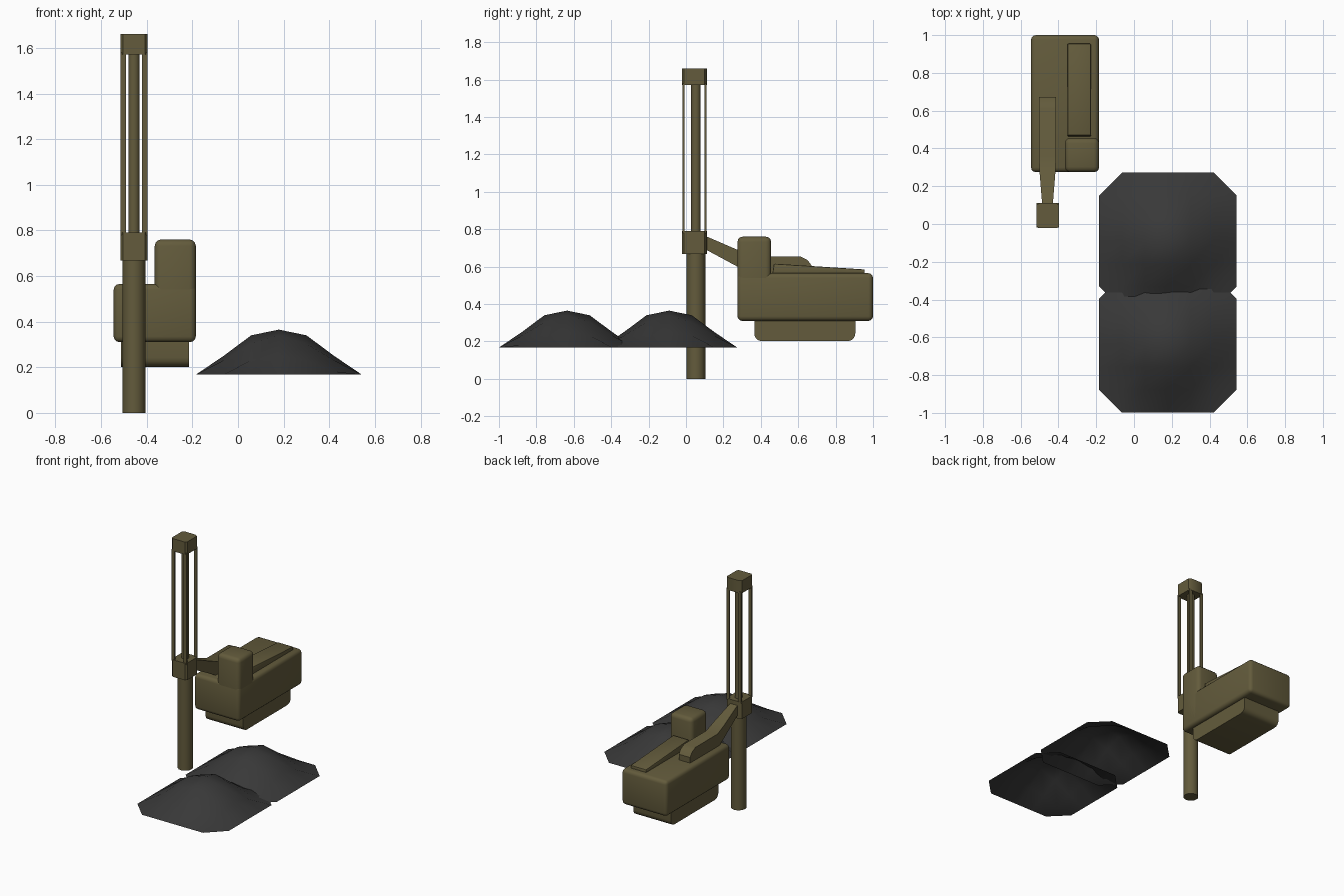
import bpy, bmesh, math

if "Cube" in bpy.data.objects:
    bpy.data.objects.remove(bpy.data.objects["Cube"])


def material(name, rgb):
    m = bpy.data.materials.new(name)
    m.diffuse_color = (*rgb, 1)
    m.use_nodes = True
    m.node_tree.nodes["Principled BSDF"].inputs["Base Color"].default_value = m.diffuse_color
    return m


OLIVE = material("olive", (0.125, 0.105, 0.045))
DARK = material("dark_grey", (0.04, 0.04, 0.04))


def finish(bm, name, mat, bevel=0.0, segments=3, angle=35):
    bmesh.ops.recalc_face_normals(bm, faces=bm.faces)
    if bevel:
        bmesh.ops.bevel(bm, geom=bm.edges[:], offset=bevel, segments=segments,
                        profile=0.5, affect='EDGES', clamp_overlap=True)
    mesh = bpy.data.meshes.new(name)
    bm.to_mesh(mesh)
    bm.free()
    ob = bpy.data.objects.new(name, mesh)
    bpy.context.collection.objects.link(ob)
    mesh.materials.append(mat)
    bpy.ops.object.select_all(action='DESELECT')
    bpy.context.view_layer.objects.active = ob
    ob.select_set(True)
    bpy.ops.object.shade_smooth_by_angle(angle=math.radians(angle))
    return ob


def side_profile(name, pts, x0, x1, bevel=0.0, segments=3):
    """Extrude a y-z outline from x0 to x1."""
    bm = bmesh.new()
    a = [bm.verts.new((x0, y, z)) for y, z in pts]
    b = [bm.verts.new((x1, y, z)) for y, z in pts]
    n = len(pts)
    bm.faces.new(a)
    bm.faces.new(b[::-1])
    for i in range(n):
        bm.faces.new((a[i], b[i], b[(i + 1) % n], a[(i + 1) % n]))
    return finish(bm, name, OLIVE, bevel, segments)


def box(name, x0, x1, y0, y1, z0, z1, bevel=0.0, segments=3):
    return side_profile(name, [(y0, z0), (y1, z0), (y1, z1), (y0, z1)],
                        x0, x1, bevel, segments)


def cylinder(name, x, y, r, z0, z1, sides=16):
    bm = bmesh.new()
    bmesh.ops.create_cone(bm, cap_ends=True, segments=sides, radius1=r,
                          radius2=r, depth=z1 - z0)
    bmesh.ops.translate(bm, verts=bm.verts, vec=(x, y, (z0 + z1) / 2))
    return finish(bm, name, OLIVE)


def prism(name, outline, z0, z1):
    """Extrude an x-y outline upward."""
    bm = bmesh.new()
    f = bm.faces.new([bm.verts.new((x, y, z0)) for x, y in outline])
    r = bmesh.ops.extrude_face_region(bm, geom=[f], use_keep_orig=True)
    bmesh.ops.translate(bm, vec=(0, 0, z1 - z0),
                        verts=[v for v in r["geom"] if isinstance(v, bmesh.types.BMVert)])
    return finish(bm, name, OLIVE)


# Mast: lower post, inner rod, collars and four corner struts
PX, PY = -0.456, 0.053
cylinder("mast_post", PX, PY, 0.05, 0.0, 0.68)
cylinder("mast_inner_rod", PX, PY, 0.025, 0.75, 1.60, 12)
collar = [(-0.505, -0.022), (-0.407, -0.022), (-0.396, -0.01), (-0.396, 0.1),
          (-0.415, 0.112), (-0.497, 0.112), (-0.516, 0.1), (-0.516, -0.01)]
prism("mast_collar", collar, 0.668, 0.79)
prism("mast_cap", collar, 1.57, 1.66)
for i, sx in enumerate((-1, 1)):
    for j, y in enumerate((-0.018, 0.1)):
        x = PX + sx * 0.047
        box(f"mast_strut_{i}{j}", x - 0.012, x + 0.012, y, y + 0.01, 0.78, 1.58)

# Main housing with raised front block
box("housing", -0.545, -0.185, 0.275, 1.0, 0.31, 0.565, 0.025)
box("front_block", -0.365, -0.185, 0.275, 0.455, 0.33, 0.76, 0.028)

# Sloping lid on the housing
side_profile("housing_lid", [(0.46, 0.55), (0.955, 0.55), (0.955, 0.585), (0.47, 0.616)],
             -0.352, -0.228, 0.006, 2)

# Pan under the housing, rounded at both ends
pan = [(0.365, 0.32), (0.905, 0.32)]
for cy, a0 in ((0.865, 0), (0.405, -90)):
    for k in range(5):
        a = math.radians(a0 - 22.5 * k)
        pan.append((cy + 0.04 * math.cos(a), 0.242 + 0.04 * math.sin(a)))
side_profile("housing_pan", pan, -0.513, -0.215)

# Support arm: block on the housing, tapering up to the collar
bm = bmesh.new()
stations = [(0.09, 0.70, 0.77, 0.027), (0.275, 0.60, 0.69, 0.042),
            (0.36, 0.55, 0.655, 0.045), (0.61, 0.55, 0.655, 0.045),
            (0.65, 0.55, 0.635, 0.045), (0.672, 0.55, 0.605, 0.045)]
rings = [[bm.verts.new((-0.458 + sx * w, y, z)) for sx, z in
          ((-1, lo), (1, lo), (1, hi), (-1, hi))] for y, lo, hi, w in stations]
for a, b in zip(rings, rings[1:]):
    for i in range(4):
        bm.faces.new((a[i], a[(i + 1) % 4], b[(i + 1) % 4], b[i]))
bm.faces.new(rings[0])
bm.faces.new(rings[-1])
finish(bm, "support_arm", OLIVE)

# Two overlapping open mounds: grids with cut corners
HEIGHTS = [0.365, 0.34, 0.25, 0.168]


def mound_height(r):
    t = min(r / 0.121, 2.999)
    i = int(t)
    return HEIGHTS[i] + (HEIGHTS[i + 1] - HEIGHTS[i]) * (t - i)


def mound(name, cx, cy):
    bm = bmesh.new()
    s = 0.121
    v = {}
    for i in range(-3, 4):
        for j in range(-3, 4):
            if abs(i) + abs(j) < 6:
                v[i, j] = bm.verts.new((cx + i * s, cy + j * s,
                                        mound_height(math.hypot(i, j) * s)))
    for i in range(-3, 3):
        for j in range(-3, 3):
            keys = [(i, j), (i + 1, j), (i + 1, j + 1), (i, j + 1)]
            bm.faces.new([v[k] for k in keys if k in v])
    for f in bm.faces:
        f.normal_update()
    ob = finish(bm, name, DARK, angle=60)
    if ob.data.polygons[0].normal.z < 0:
        ob.data.flip_normals()


mound("mound_front", 0.179, -0.636)
mound("mound_back", 0.179, -0.09)
